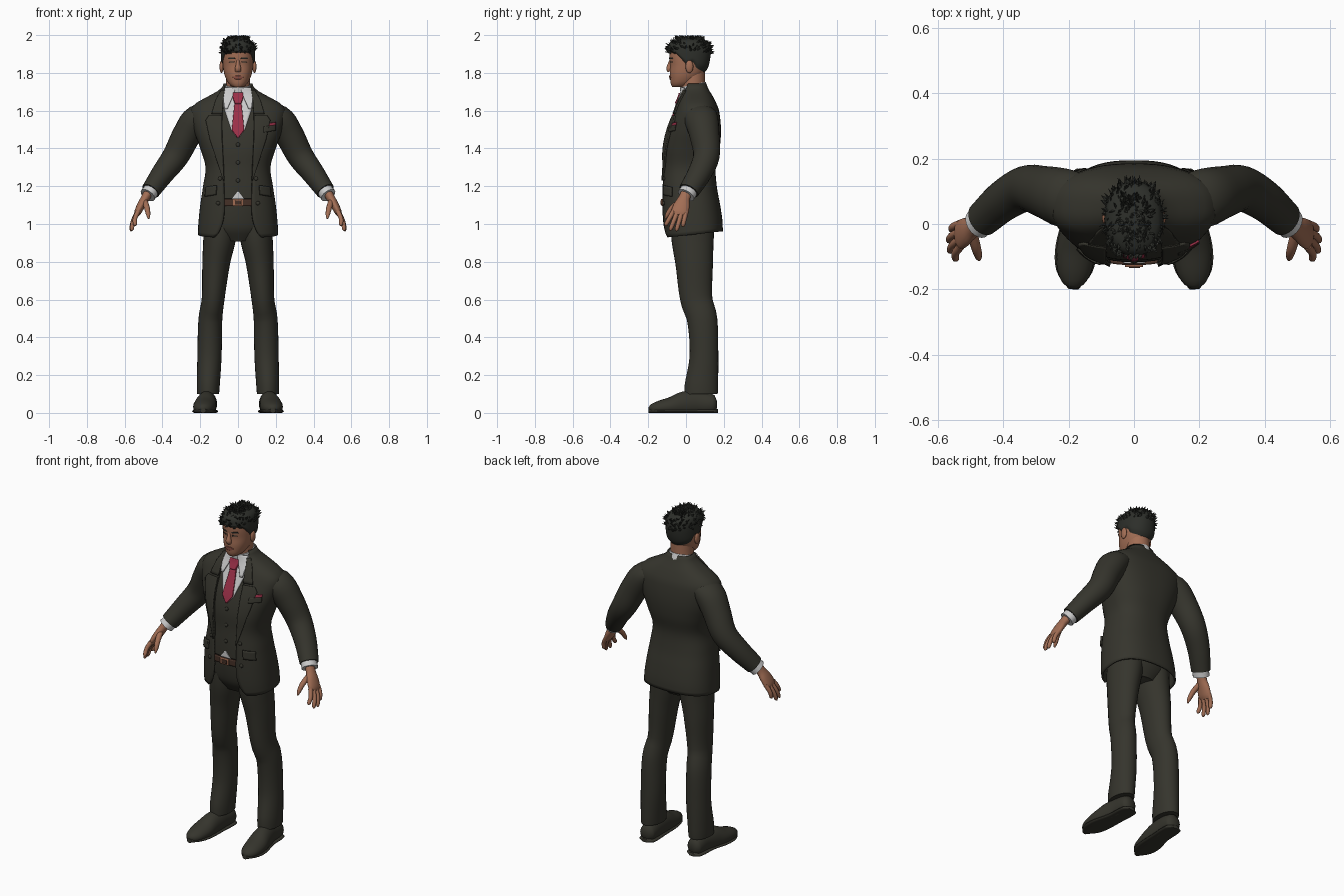
import bpy, bmesh, math, random
from mathutils import Vector

if "Cube" in bpy.data.objects:
    bpy.data.objects.remove(bpy.data.objects["Cube"])

random.seed(4)


def material(name, r, g, b):
    m = bpy.data.materials.new(name)
    m.diffuse_color = (r, g, b, 1)
    m.use_nodes = True
    m.node_tree.nodes["Principled BSDF"].inputs["Base Color"].default_value = m.diffuse_color
    return m


SUIT = material("dark olive suit", 0.036, 0.035, 0.026)
HAIR = material("black hair", 0.026, 0.028, 0.023)
SKIN = material("brown skin", 0.36, 0.155, 0.09)
LIPS = material("lip brown", 0.27, 0.085, 0.06)
WHITE = material("white shirt", 0.60, 0.60, 0.60)
TIE = material("crimson", 0.33, 0.03, 0.065)
BELT = material("dark brown leather", 0.06, 0.03, 0.02)
BRASS = material("copper buckle", 0.38, 0.16, 0.09)

# Profiles: height, half width, front y, back y
TORSO = [(.93, .213, -.115, .195), (1.0, .21, -.125, .193), (1.1, .20, -.13, .18),
         (1.2, .185, -.13, .163), (1.3, .172, -.125, .157), (1.4, .20, -.123, .178),
         (1.5, .235, -.10, .185), (1.6, .253, -.06, .175), (1.64, .222, -.045, .16),
         (1.68, .15, -.028, .14), (1.715, .092, -.02, .118), (1.745, .075, -.018, .105)]
HEAD = [(1.725, .028, -.072, .0), (1.74, .047, -.08, .035), (1.77, .064, -.084, .07),
        (1.80, .074, -.086, .095), (1.84, .080, -.084, .112), (1.88, .082, -.088, .12),
        (1.92, .080, -.088, .122), (1.95, .074, -.082, .113), (1.965, .06, -.062, .095),
        (1.978, .025, -.02, .055)]
OPENING = [(.93, .135), (.97, .10), (1.05, .075), (1.2, .075), (1.5, .085), (1.65, .08), (1.745, .068)]
HAIRLINE = [(0, 1.905), (50, 1.90), (72, 1.865), (85, 1.84), (100, 1.855), (115, 1.82), (180, 1.79)]


def interp(tab, t):
    """Smooth interpolation of table rows keyed by their first value."""
    t = min(max(t, tab[0][0]), tab[-1][0])
    i = 0
    while i < len(tab) - 2 and t > tab[i + 1][0]:
        i += 1
    h = tab[i + 1][0] - tab[i][0]
    s = (t - tab[i][0]) / h

    def slope(k, c):
        a, b = tab[max(k - 1, 0)], tab[min(k + 1, len(tab) - 1)]
        return (b[c] - a[c]) / (b[0] - a[0])
    out = []
    for c in range(1, len(tab[0])):
        p, q = tab[i][c], tab[i + 1][c]
        out.append(p * (2*s**3 - 3*s*s + 1) + q * (3*s*s - 2*s**3)
                   + h * (slope(i, c) * (s**3 - 2*s*s + s) + slope(i + 1, c) * (s**3 - s*s)))
    return out


def spow(v, e):
    return math.copysign(abs(v) ** e, v)


def ring(tab, a, z, off=0, n=2.5):
    rx, yf, yb = interp(tab, z)
    return Vector(((rx + off) * spow(math.sin(a), 2 / n),
                   (yf + yb) / 2 - ((yb - yf) / 2 + off) * spow(math.cos(a), 2 / n), z))


def front(tab, x, z, off=0, n=2.5):
    rx, yf, yb = interp(tab, z)
    k = max(0, 1 - abs(x / (rx + off)) ** n) ** (1 / n)
    return Vector((x, (yf + yb) / 2 - ((yb - yf) / 2 + off) * k, z))


def finish(name, bm, mat, mirror=False, thick=0, closed=False, angle=50):
    if closed:
        bmesh.ops.recalc_face_normals(bm, faces=bm.faces[:])
    me = bpy.data.meshes.new(name)
    bm.to_mesh(me)
    bm.free()
    me.materials.append(mat)
    for p in me.polygons:
        p.use_smooth = True
    me.set_sharp_from_angle(angle=math.radians(angle))
    ob = bpy.data.objects.new(name, me)
    bpy.context.collection.objects.link(ob)
    if thick:
        ob.modifiers.new("thickness", "SOLIDIFY").thickness = thick
    if mirror:
        ob.modifiers.new("mirror", "MIRROR")
    return ob


def sheet(name, mat, fn, nu, nv, wrap=False, caps=False, **kw):
    """Surface from fn(u, v); wrap closes it around u, caps fills both ends."""
    bm = bmesh.new()
    cols = nu if wrap else nu + 1
    g = [[bm.verts.new(fn(i / nu, j / nv)) for i in range(cols)] for j in range(nv + 1)]
    for j in range(nv):
        for i in range(nu):
            k = (i + 1) % cols
            bm.faces.new((g[j][i], g[j][k], g[j + 1][k], g[j + 1][i]))
    if caps:
        bm.faces.new(g[0][::-1])
        bm.faces.new(g[-1])
    return finish(name, bm, mat, closed=caps, **kw)


def tube(name, mat, pts, ref, seg=20, sub=4, floor=False, **kw):
    """Elliptical tube through (x, y, z, radius along ref, other radius)."""
    tab, d = [], 0
    for i, p in enumerate(pts):
        d += (Vector(p[:3]) - Vector(pts[i - 1][:3])).length if i else 0
        tab.append((d, *p))

    def fn(u, v):
        c = interp(tab, v * d)
        t = Vector(interp(tab, v * d + d * .01)[:3]) - Vector(interp(tab, v * d - d * .01)[:3])
        t.normalize()
        r = Vector(ref)
        r = (r - t * r.dot(t)).normalized()
        a = u * math.tau
        p = Vector(c[:3]) + r * c[3] * math.cos(a) + t.cross(r) * c[4] * math.sin(a)
        if floor:
            p.z = max(p.z, 0)
        return p
    return sheet(name, mat, fn, seg, sub * (len(pts) - 1), wrap=True, caps=True, **kw)


def panel(name, mat, rows, off, tab=TORSO, slant=0, thick=.006, mirror=False):
    """Plate laid on the front; rows are (z, left x, right x) from the top down."""
    def fn(u, v):
        f = (1 - v) * (len(rows) - 1)
        i = min(int(f), len(rows) - 2)
        z, a, b = (p + (q - p) * (f - i) for p, q in zip(rows[i], rows[i + 1]))
        x = a + (b - a) * u
        return front(tab, x, z + slant * (x - rows[0][1]), off, 2.5 if tab is TORSO else 2.2)
    return sheet(name, mat, fn, 10, 5 * (len(rows) - 1), thick=thick, mirror=mirror)


def blob(name, mat, loc, size, mirror=False):
    bm = bmesh.new()
    bmesh.ops.create_uvsphere(bm, u_segments=14, v_segments=8, radius=1)
    for v in bm.verts:
        v.co = Vector(loc) + Vector(v.co[k] * size[k] for k in range(3))
    return finish(name, bm, mat, mirror=mirror)


X, Y = (1, 0, 0), (0, 1, 0)

# Jacket shell, open at the front, hem a little higher at the back
def jacket(u, v):
    z = .94 + .805 * v
    e = interp(OPENING, z)[0] / interp(TORSO, z)[0]
    a = math.asin(min(.99, e) ** 1.25)
    p = ring(TORSO, a + (math.tau - 2 * a) * u, z)
    p.z += .11 * p.y * min(1, max(0, (1.15 - z) / .2))
    return p


sheet("jacket", SUIT, jacket, 56, 40, thick=.01)
sheet("vest", SUIT, lambda u, v: ring(TORSO, u * math.tau, 1.135 + .59 * v, -.014), 48, 28, wrap=True, caps=True)
panel("lapel", SUIT, [(1.575, .084, .155), (1.55, .086, .172), (1.45, .085, .15), (1.32, .078, .108),
                      (1.23, .074, .078)], .008, mirror=True, thick=.01)
panel("jacket_collar", SUIT, [(1.71, .07, .09), (1.66, .078, .118), (1.585, .084, .14)], .009, mirror=True, thick=.01)
panel("pocket_flap", SUIT, [(1.205, .115, .172), (1.155, .118, .177)], .010, mirror=True, slant=-.15, thick=.01)
panel("breast_pocket", SUIT, [(1.515, .135, .20), (1.485, .135, .20)], .008, slant=.15)
panel("pocket_square", TIE, [(1.53, .137, .20), (1.514, .137, .20)], .007, slant=.15)

# Sleeves, cuffs and trousers
tube("sleeve", SUIT, [(.16, .065, 1.585, .085, .05), (.215, .08, 1.555, .09, .077), (.27, .097, 1.475, .08, .076),
                      (.33, .108, 1.36, .07, .07), (.40, .07, 1.265, .063, .06),
                      (.463, .015, 1.175, .055, .05)], Y, seg=24, mirror=True)
tube("shirt_cuff", WHITE, [(.45, .025, 1.19, .046, .042), (.478, .0, 1.152, .048, .043)], Y, mirror=True)
tube("trouser_leg", SUIT, [(.09, .035, 1.0, .09, .115), (.098, .035, .92, .086, .112), (.115, .043, .80, .074, .10),
                           (.132, .055, .60, .06, .085), (.146, .085, .50, .063, .08), (.151, .095, .30, .064, .076),
                           (.158, .08, .125, .06, .09), (.158, .08, .10, .058, .088)], X, seg=28, mirror=True)
tube("trouser_seat", SUIT, [(0, .025, 1.15, .165, .135), (0, .03, 1.05, .175, .133), (0, .034, .97, .17, .12),
                            (0, .035, .91, .10, .085)], X, seg=36)

# Shoes and soles
tube("shoe", SUIT, [(.155, .163, .045, .02, .02), (.156, .15, .045, .042, .048), (.16, .06, .05, .048, .065),
                    (.168, -.01, .045, .054, .068), (.177, -.08, .034, .06, .05), (.183, -.15, .025, .05, .036),
                    (.185, -.185, .022, .03, .022), (.185, -.197, .02, .01, .01)], X, floor=True, mirror=True)
tube("sole", SUIT, [(.155, .168, .008, .02, .012), (.156, .15, .008, .048, .014), (.162, .03, .008, .053, .014),
                    (.177, -.08, .008, .064, .014), (.183, -.15, .01, .053, .014),
                    (.185, -.199, .012, .015, .012)], X, floor=True, mirror=True)

# Shirt front, collar, tie and belt
panel("shirt_front", WHITE, [(1.715, -.075, .075), (1.62, -.076, .076), (1.50, -.036, .036), (1.455, -.003, .003)], -.009)
panel("shirt_tail", WHITE, [(1.172, -.003, .003), (1.132, -.034, .034)], -.010)
tube("shirt_collar", WHITE, [(0, .05, 1.675, .08, .078), (0, .036, 1.738, .07, .07)], X, seg=32)
panel("collar_point", WHITE, [(1.722, .012, .07), (1.68, .026, .08), (1.61, .056, .072)], .008, mirror=True)
panel("tie_blade", TIE, [(1.655, -.017, .017), (1.50, -.033, .033), (1.458, -.003, .003)], .003, thick=.01)
panel("tie_knot", TIE, [(1.695, -.026, .026), (1.675, -.028, .028), (1.64, -.016, .016)], .014, thick=.02)
panel("belt", BELT, [(1.132, -.085, .085), (1.095, -.085, .085)], -.005, thick=.012)
panel("buckle", BRASS, [(1.132, -.027, .027), (1.095, -.027, .027)], .001)
panel("buckle_slot", BELT, [(1.124, -.016, .018), (1.103, -.016, .018)], .004)
for z in (1.42, 1.325, 1.23):
    blob("vest_button", SUIT, front(TORSO, 0, z, -.013), (.011, .006, .011))
for x, z in ((.095, 1.24), (.105, 1.11)):
    blob("jacket_button", SUIT, front(TORSO, x, z, .001), (.011, .007, .011), mirror=True)

# Hands
tube("palm", SKIN, [(.472, .005, 1.17, .03, .025), (.492, -.01, 1.135, .031, .023), (.512, -.022, 1.10, .042, .022),
                    (.532, -.034, 1.06, .045, .018), (.538, -.038, 1.045, .036, .012)], Y, mirror=True)
for i, (tx, ty, tz) in enumerate(((.545, -.11, .99), (.563, -.085, .965), (.567, -.052, .962), (.558, -.018, .985))):
    b = Vector((.53, -.068 + .023 * i, 1.065))
    t = Vector((tx, ty, tz))
    m = b.lerp(t, .5) + Vector((.008, 0, 0))
    e = m.lerp(t, .88)
    tube("finger", SKIN, [(*b, .013, .013), (*m, .012, .012), (*e, .010, .010), (*t, .004, .004)], Y,
         seg=10, mirror=True)
tube("thumb", SKIN, [(.495, -.025, 1.125, .016, .016), (.482, -.075, 1.085, .015, .014), (.475, -.10, 1.048, .011, .011),
                     (.473, -.11, 1.028, .004, .004)], X, seg=10, mirror=True)

# Head, neck and face
tube("neck", SKIN, [(0, .038, 1.66, .066, .064), (0, .036, 1.73, .064, .064), (0, .034, 1.82, .062, .066)], X, seg=28)
sheet("head", SKIN, lambda u, v: ring(HEAD, u * math.tau, 1.725 + .253 * v, 0, 2.2), 36, 26, wrap=True, caps=True)
tube("nose", SKIN, [(0, -.078, 1.872, .008, .008), (0, -.086, 1.845, .011, .011), (0, -.089, 1.822, .017, .016),
                    (0, -.084, 1.808, .015, .012)], X, seg=14)
blob("ear", SKIN, (.087, .018, 1.833), (.011, .021, .034), mirror=True)
panel("eye", HAIR, [(1.860, .021, .046), (1.854, .018, .047)], .002, HEAD, mirror=True, thick=.004)
panel("eyebrow", HAIR, [(1.881, .02, .05), (1.874, .014, .053)], .003, HEAD, mirror=True, thick=.005)
panel("lips", LIPS, [(1.785, -.014, .014), (1.777, -.028, .028), (1.766, -.014, .014)], .004, HEAD, thick=.006)


# Hair cap with pointed tufts on top
def hair(u, v):
    deg = math.degrees(min(u, 1 - u) * math.tau)
    z0 = interp(HAIRLINE, deg)[0]
    p = ring(HEAD, u * math.tau, z0 + (1.978 - z0) * v, -.003 + .012 * min(1, v * 7), 2.2)
    p.z += .008 * v
    return p


sheet("hair_cap", HAIR, hair, 48, 16, wrap=True, caps=True)
bm = bmesh.new()
for k in range(330):
    u, z = random.random(), random.uniform(1.905, 1.985)
    p = ring(HEAD, u * math.tau, z, .005, 2.2)
    if k % 3 == 0:  # fill the crown
        r = math.sqrt(random.random())
        p = Vector((.05 * r * math.sin(u * 6.283), .02 + .075 * r * math.cos(u * 6.283), 1.978))
    out = Vector((p.x * .9, p.y - .02, (p.z - 1.92) * 1.1)).normalized()
    jit = Vector(random.uniform(-1, 1) for _ in range(3))
    d = (out * .5 + Vector((0, -.25 if p.y < .05 else .3, .35)) + jit * .4).normalized()
    side = d.cross(out).normalized()
    low = side.cross(d)
    base = [bm.verts.new(p + side * a * .012 + low * b * .006 - out * .004)
            for a, b in ((1, 0), (0, 1), (-1, 0), (0, -1))]
    tip = p + d * random.uniform(.016, .030)
    tip.z = min(tip.z, 2.0)
    tip = bm.verts.new(tip)
    for i in range(4):
        bm.faces.new((base[i], base[(i + 1) % 4], tip))
    bm.faces.new(base[::-1])
finish("hair_tufts", bm, HAIR, closed=True, angle=25)
